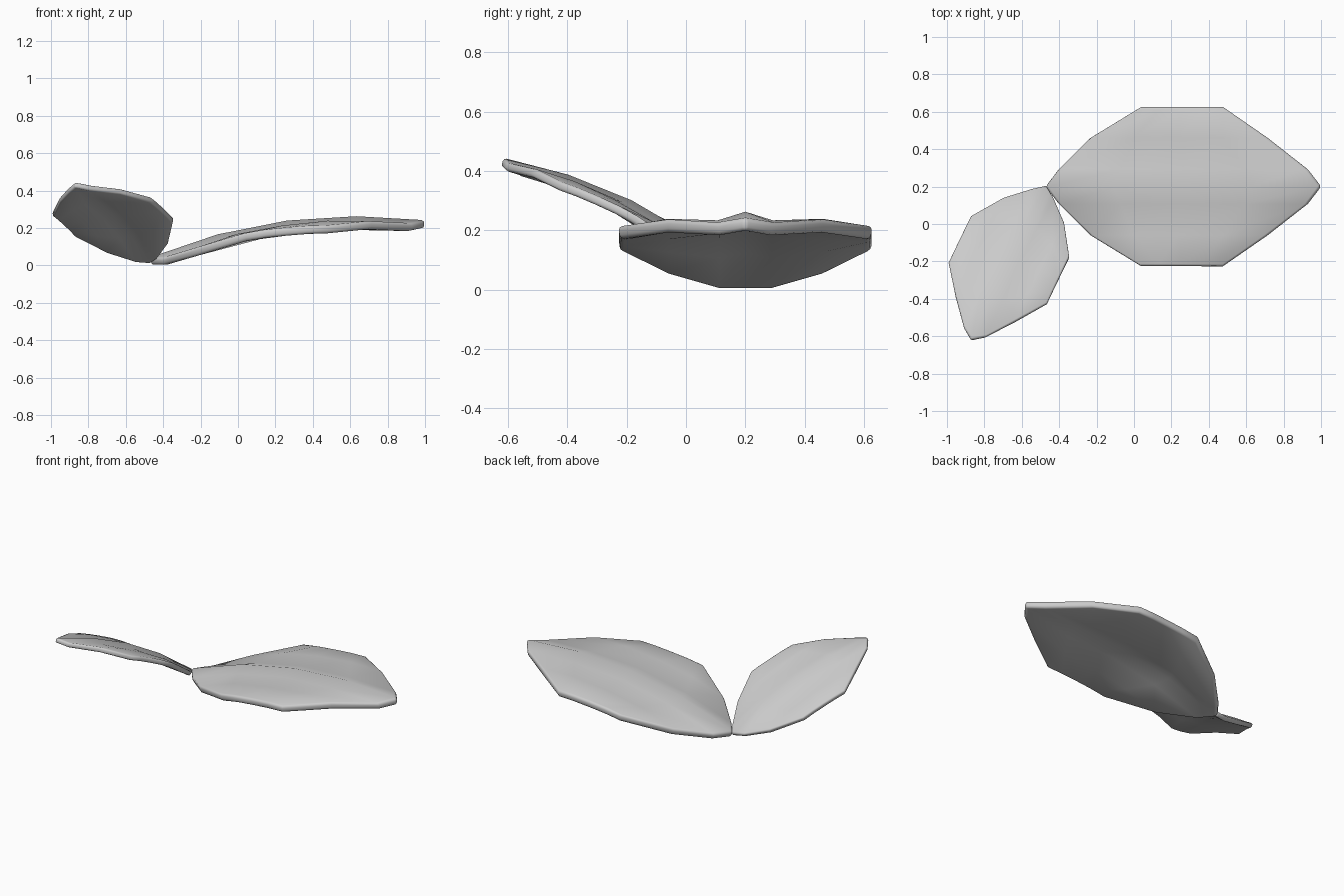
import bpy
from mathutils import Matrix, Vector

if "Cube" in bpy.data.objects:
    bpy.data.objects.remove(bpy.data.objects["Cube"])

BASE = Vector((-0.47, 0.2, 0.02))      # shared point where both leaves meet

# half leaf as lengthwise strips: distance from midrib, x start, x end, heights
STRIPS = [
    (0.00, -0.47, 1.00, (0.020, 0.145, 0.218, 0.241, 0.220)),
    (0.09, -0.40, 0.93, (0.020, 0.128, 0.195, 0.212, 0.205)),
    (0.26, -0.23, 0.715, (0.070, 0.148, 0.192, 0.217, 0.215)),
    (0.425, 0.04, 0.475, (0.155, 0.170, 0.180, 0.188, 0.192)),
]


def frame(along, side):
    """Rotation whose x axis runs base to tip and y axis to the left edge."""
    a = Vector(along).normalized()
    s = Vector(side)
    s = (s - a * s.dot(a)).normalized()
    return Matrix((a, s, a.cross(s))).transposed()


def leaf(name, rotation, size):
    rows = [(-w, a, b, z) for w, a, b, z in reversed(STRIPS[1:])] + STRIPS
    verts, faces = [], []
    for w, a, b, heights in rows:
        for i, z in enumerate(heights):
            p = Vector((a + (b - a) * i / 4, 0.2 + w, z)) - BASE
            verts.append(BASE + rotation @ p * size)
    for r in range(len(rows) - 1):
        for i in range(4):
            k = r * 5 + i
            faces.append((k, k + 1, k + 6, k + 5))
    mesh = bpy.data.meshes.new(name)
    mesh.from_pydata(verts, [], faces)
    obj = bpy.data.objects.new(name, mesh)
    bpy.context.collection.objects.link(obj)
    mesh.shade_smooth()
    # thickness and softened rim
    solid = obj.modifiers.new("thickness", 'SOLIDIFY')
    solid.thickness = 0.044 * size
    solid.offset = 0
    bevel = obj.modifiers.new("rim", 'BEVEL')
    bevel.width = 0.014 * size
    bevel.segments = 2
    bevel.limit_method = 'ANGLE'
    bevel.angle_limit = 1.1
    return obj


# large leaf lies along +x, small leaf is the same shape turned and lifted
leaf("large_leaf", Matrix.Identity(3), 1.0)
flat = frame((1.47, 0, 0.2), (0, 1, 0))
lifted = frame((-0.40, -0.82, 0.41), (0.54, -0.215, 0.075))
leaf("small_leaf", lifted @ flat.transposed(), 0.675)
